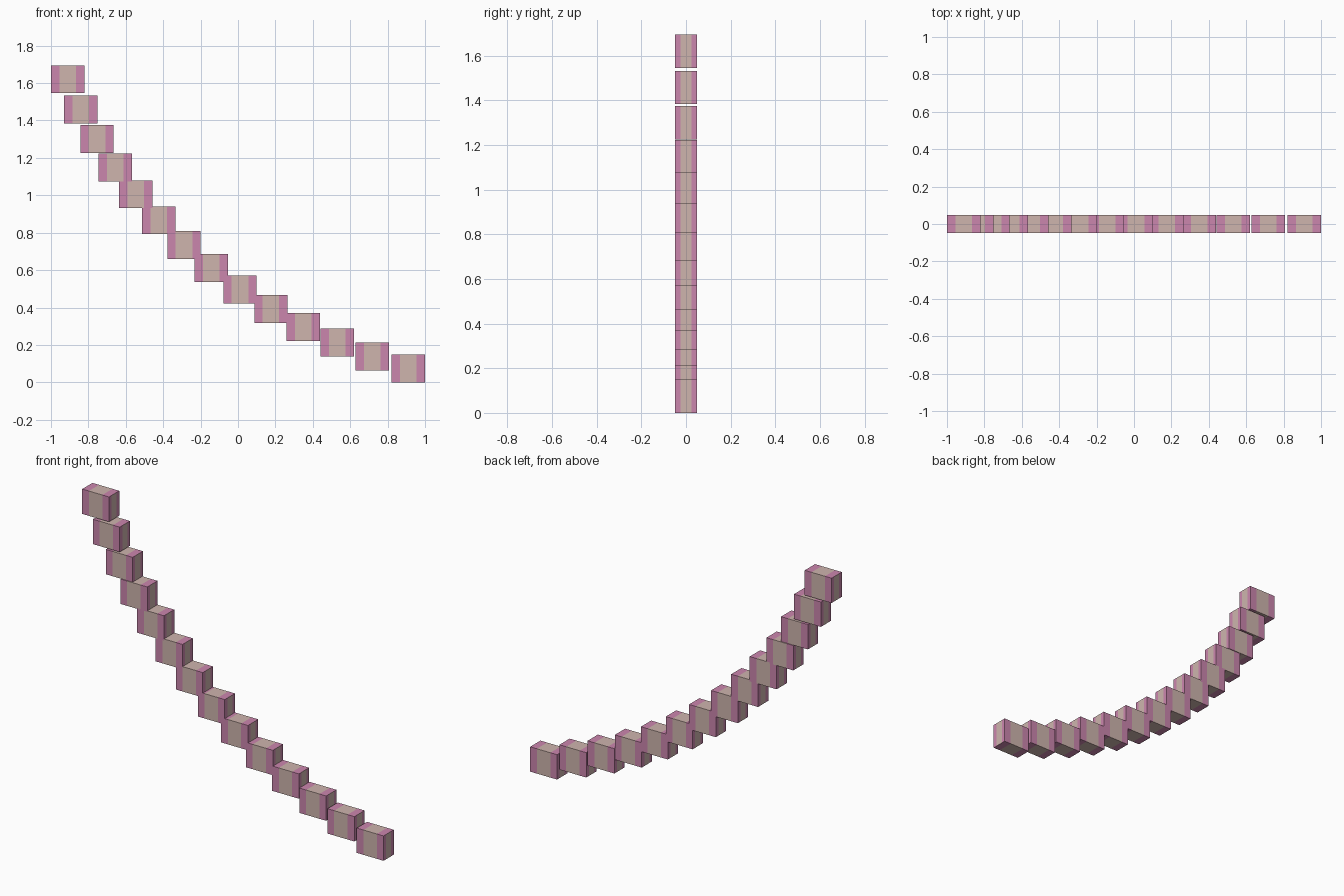
import bpy, bmesh
from mathutils import Vector

if "Cube" in bpy.data.objects:
    bpy.data.objects.remove(bpy.data.objects["Cube"])

# Block size: width, depth, height
W, D, H = 0.178, 0.097, 0.149


def material(name, rgb):
    m = bpy.data.materials.new(name)
    m.diffuse_color = (*rgb, 1.0)
    m.use_nodes = True
    m.node_tree.nodes["Principled BSDF"].inputs["Base Color"].default_value = m.diffuse_color
    return m


beige = material("beige", (0.62, 0.46, 0.42))
pink = material("pink", (0.60, 0.24, 0.42))

# Shared block mesh, cut into stripes at a quarter of its width and depth
bm = bmesh.new()
bmesh.ops.create_cube(bm, size=1.0)
bmesh.ops.scale(bm, vec=(W, D, H), verts=bm.verts)
for axis, size in ((Vector((1, 0, 0)), W), (Vector((0, 1, 0)), D)):
    for side in (-1, 1):
        bmesh.ops.bisect_plane(bm, geom=bm.verts[:] + bm.edges[:] + bm.faces[:],
                               plane_co=axis * side * size / 4, plane_no=axis)

# Pink outer stripes: across x on front, back, top and bottom, across y on the ends
for f in bm.faces:
    c = f.calc_center_median()
    if abs(f.normal.x) > 0.5:
        outer = abs(c.y) > D / 4
    else:
        outer = abs(c.x) > W / 4
    f.material_index = 1 if outer else 0

mesh = bpy.data.meshes.new("striped_block")
bm.to_mesh(mesh)
bm.free()
mesh.materials.append(beige)
mesh.materials.append(pink)

# Descending curve of blocks: centre x, bottom z
path = [(-0.911, 1.546), (-0.840, 1.384), (-0.754, 1.226), (-0.657, 1.074),
        (-0.546, 0.931), (-0.423, 0.792), (-0.289, 0.659), (-0.143, 0.536),
        (0.011, 0.422), (0.176, 0.317), (0.349, 0.222), (0.530, 0.138),
        (0.717, 0.064), (0.911, 0.0)]
for i, (x, z) in enumerate(path, 1):
    block = bpy.data.objects.new(f"block_{i:02d}", mesh)
    block.location = (x, 0, z + H / 2)
    bpy.context.collection.objects.link(block)
